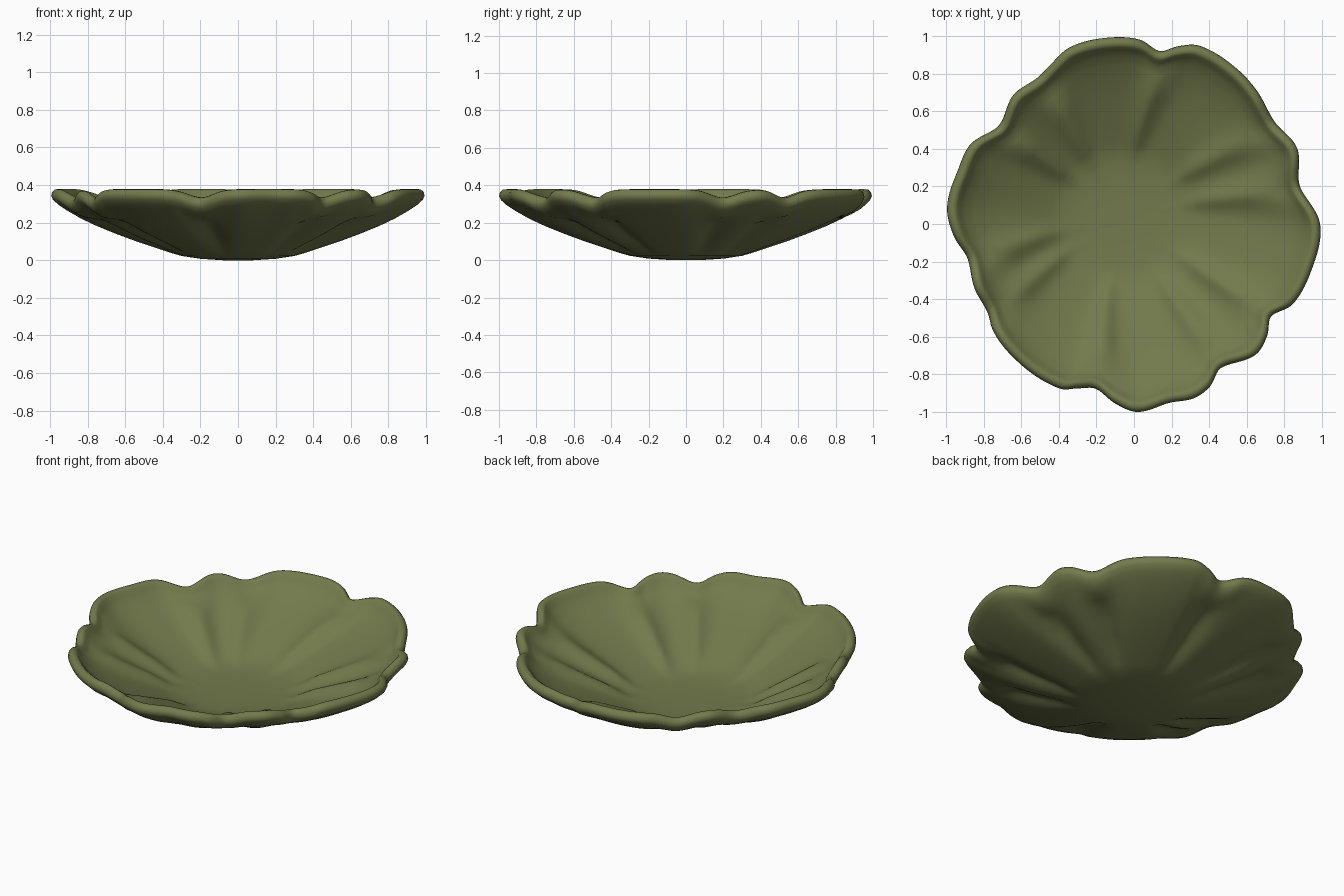
import bpy, bmesh, math

if "Cube" in bpy.data.objects:
    bpy.data.objects.remove(bpy.data.objects["Cube"])

SEG = 360

# Scalloped outline: angle in degrees, radius
OUTLINE = [(0, .99), (13, .905), (25, .957), (36, .925), (48, .967), (56, .99),
           (70, 1.01), (76, .975), (81.5, .93), (88, .98), (97, 1.0), (110, 1.0),
           (118, .955), (124, .932), (133, .94), (144, .89), (154, .968), (163, .98),
           (175, .998), (184, .96), (191.5, .905), (202, .915), (211, .91),
           (217, .94), (226, .956), (246, .96), (251, .925), (257, .90), (264, .96),
           (271, 1.0), (281, .97), (289, .98), (295, .955), (301, .895), (313, .95),
           (320, .925), (326, .88), (333, .945), (345, .975)]
# Angles of the folds between petals
FOLDS = [13, 36, 81.5, 122, 144, 191.5, 211, 257, 301, 326]

# Cross-section (radius, height): underside outwards, round lip, inside back in
PROFILE = [(.08, 0), (.2, .008), (.3, .023), (.36, .04), (.45, .07), (.55, .103),
           (.65, .14), (.75, .18), (.84, .222), (.91, .262), (.96, .295),
           (.99, .322), (1.0, .343), (.995, .363), (.98, .377), (.96, .379),
           (.945, .368), (.93, .345), (.9, .315), (.85, .28), (.77, .238),
           (.68, .198), (.58, .158), (.48, .118), (.4, .086), (.35, .068),
           (.28, .056), (.18, .05), (.08, .048)]


def smooth(a, b, x):
    x = min(1, max(0, (x - a) / (b - a)))
    return x * x * (3 - 2 * x)


def outline_radius(deg):
    """Smooth periodic curve through the outline points."""
    n = len(OUTLINE)

    def knot(i):
        a, r = OUTLINE[i % n]
        return a + 360 * (i // n), r

    i = max(k for k in range(n) if OUTLINE[k][0] <= deg)
    p = [knot(i + k) for k in (-1, 0, 1, 2)]
    h = p[2][0] - p[1][0]
    u = (deg - p[1][0]) / h
    m1 = (p[2][1] - p[0][1]) / (p[2][0] - p[0][0]) * h
    m2 = (p[3][1] - p[1][1]) / (p[3][0] - p[1][0]) * h
    return ((2*u**3 - 3*u**2 + 1) * p[1][1] + (u**3 - 2*u**2 + u) * m1
            + (3*u**2 - 2*u**3) * p[2][1] + (u**3 - u**2) * m2)


def fold_amount(deg):
    total = 0
    for f in FOLDS:
        d = (deg - f + 180) % 360 - 180
        total += math.exp(-(d / 6.5) ** 2)
    return min(1, total)


# Petal dish: the section swept round the scalloped outline
bm = bmesh.new()
rings = []
for k, (t, z) in enumerate(PROFILE):
    inside = k > 15
    shift = (1 - smooth(.35, .9, t)) if inside else 0
    ring = []
    for s in range(SEG):
        deg = s * 360 / SEG
        a = math.radians(deg)
        f = fold_amount(deg)
        # the scallops fade towards the round centre
        r = t * (1 + (outline_radius(deg) - 1) * smooth(.25, .95, t))
        # folds push up through the wall and dip at the lip
        ridge = .026 * smooth(.3, .5, t) * (1 - smooth(.7, .95, t))
        dip = .045 * smooth(.75, .98, t)
        ring.append(bm.verts.new((r * math.cos(a) - .05 * shift,
                                  r * math.sin(a) + .03 * shift,
                                  z + (ridge - dip) * f)))
    rings.append(ring)
for lower, upper in zip(rings, rings[1:]):
    for s in range(SEG):
        n = (s + 1) % SEG
        bm.faces.new((lower[s], lower[n], upper[n], upper[s]))
bm.faces.new(rings[0][::-1])
bm.faces.new(rings[-1])
bmesh.ops.recalc_face_normals(bm, faces=bm.faces)
for face in bm.faces:
    face.smooth = True

mesh = bpy.data.meshes.new("petal_dish")
bm.to_mesh(mesh)
bm.free()
dish = bpy.data.objects.new("petal_dish", mesh)
bpy.context.collection.objects.link(dish)

# Olive glaze
glaze = bpy.data.materials.new("olive_green")
glaze.diffuse_color = (.17, .195, .072, 1)
glaze.use_nodes = True
glaze.node_tree.nodes["Principled BSDF"].inputs["Base Color"].default_value = glaze.diffuse_color
mesh.materials.append(glaze)
